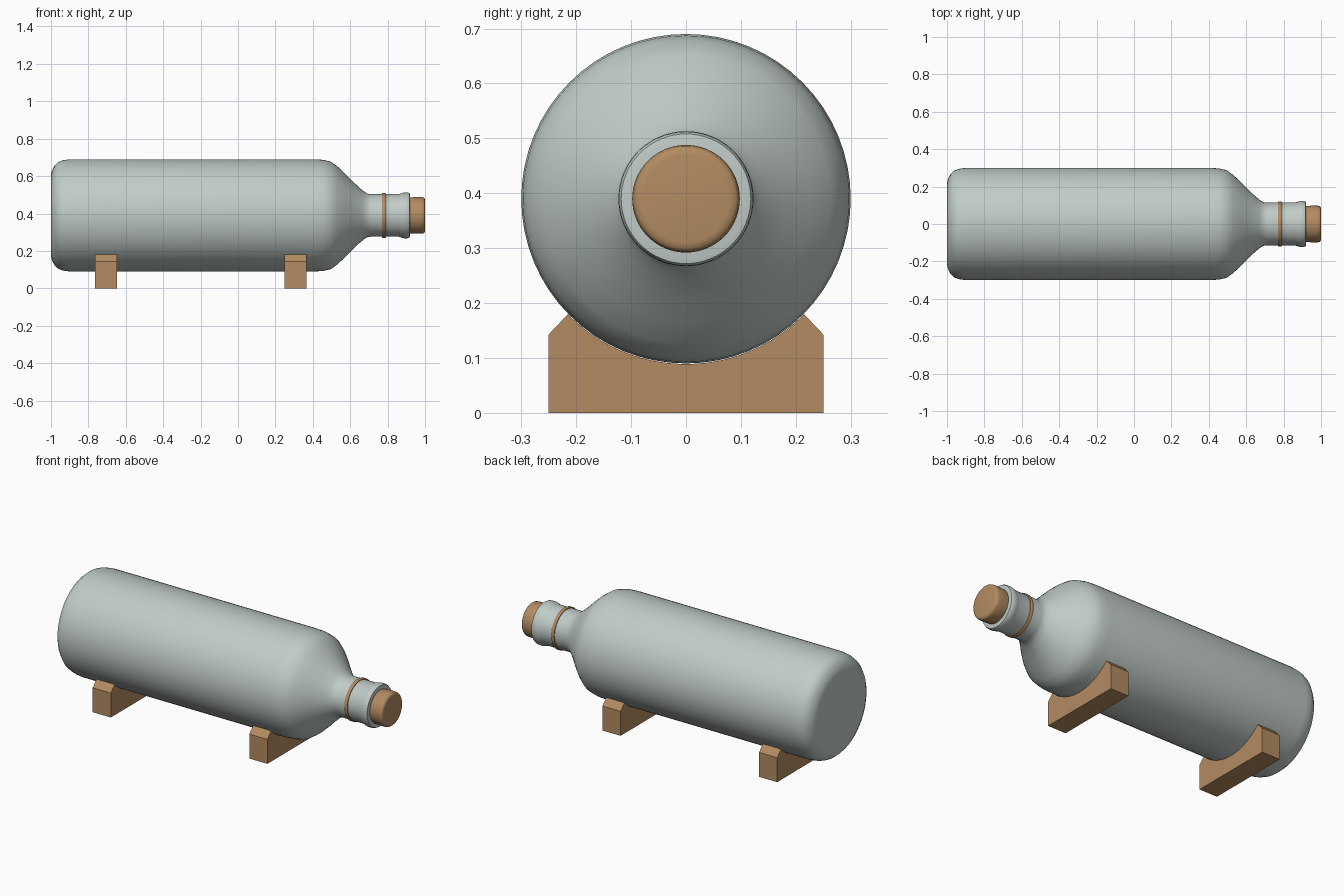
import bpy, bmesh, math

if "Cube" in bpy.data.objects:
    bpy.data.objects.remove(bpy.data.objects["Cube"])

AXIS_Z = 0.39
RADIUS = 0.30


def material(name, rgb):
    m = bpy.data.materials.new(name)
    m.diffuse_color = (*rgb, 1)
    m.use_nodes = True
    m.node_tree.nodes["Principled BSDF"].inputs["Base Color"].default_value = m.diffuse_color
    return m


glass = material("pale_grey_glass", (0.53, 0.60, 0.57))
wood = material("light_wood", (0.45, 0.26, 0.12))


def add_object(name, bm, mat, smooth_angle=None):
    bmesh.ops.recalc_face_normals(bm, faces=bm.faces)
    mesh = bpy.data.meshes.new(name)
    bm.to_mesh(mesh)
    bm.free()
    mesh.materials.append(mat)
    ob = bpy.data.objects.new(name, mesh)
    bpy.context.collection.objects.link(ob)
    if smooth_angle:
        bpy.ops.object.select_all(action='DESELECT')
        ob.select_set(True)
        bpy.context.view_layer.objects.active = ob
        bpy.ops.object.shade_smooth_by_angle(angle=math.radians(smooth_angle))
    return ob


def lathe(name, profile, mat, sides=64):
    """Turn (x, radius) points around the bottle axis and cap both ends."""
    bm = bmesh.new()
    rings = []
    for x, r in profile:
        rings.append([bm.verts.new((x, r * math.cos(a), AXIS_Z + r * math.sin(a)))
                      for a in (2 * math.pi * i / sides for i in range(sides))])
    for a, b in zip(rings, rings[1:]):
        for i in range(sides):
            j = (i + 1) % sides
            bm.faces.new((a[i], a[j], b[j], b[i]))
    bm.faces.new(rings[0])
    bm.faces.new(rings[-1])
    return add_object(name, bm, mat, 40)


# Bottle: rounded base, straight body, sloping shoulder, neck and lip
lathe("bottle", [
    (-1.0, 0.215), (-0.995, 0.24), (-0.98, 0.268), (-0.96, 0.286), (-0.935, 0.295),
    (-0.90, RADIUS), (0.41, RADIUS), (0.455, 0.297), (0.495, 0.288), (0.53, 0.263),
    (0.57, 0.226), (0.61, 0.185), (0.65, 0.147), (0.67, 0.131), (0.69, 0.117),
    (0.71, 0.114), (0.86, 0.114), (0.875, 0.119), (0.89, 0.123), (0.91, 0.122),
    (0.918, 0.118), (0.92, 0.108)], glass)

# Ring around the neck
lathe("neck_band", [(0.77, 0.112), (0.77, 0.118), (0.773, 0.12), (0.787, 0.12),
                    (0.79, 0.118), (0.79, 0.112)], wood)

# Stopper in the mouth
lathe("cork", [(0.90, 0.094), (0.925, 0.096), (0.95, 0.098), (0.98, 0.098),
               (0.992, 0.096), (0.998, 0.091), (1.0, 0.08)], wood)


# Cradle supports: chamfered blocks with a round seat for the body
def cradle(name, x0, x1, steps=24):
    half = math.asin(0.215 / RADIUS)
    seat = []
    for i in range(steps + 1):
        t = -half + 2 * half * i / steps
        seat.append((RADIUS * math.sin(t), AXIS_Z - RADIUS * math.cos(t) - 0.001))
    outline = [(0.25, 0), (-0.25, 0), (-0.25, 0.143)] + seat + [(0.25, 0.143)]
    bm = bmesh.new()
    face = bm.faces.new([bm.verts.new((x0, y, z)) for y, z in outline])
    ext = bmesh.ops.extrude_face_region(bm, geom=[face])
    bmesh.ops.translate(bm, vec=(x1 - x0, 0, 0),
                        verts=[v for v in ext["geom"] if isinstance(v, bmesh.types.BMVert)])
    add_object(name, bm, wood)


cradle("rear_cradle", -0.765, -0.648)
cradle("front_cradle", 0.248, 0.365)
